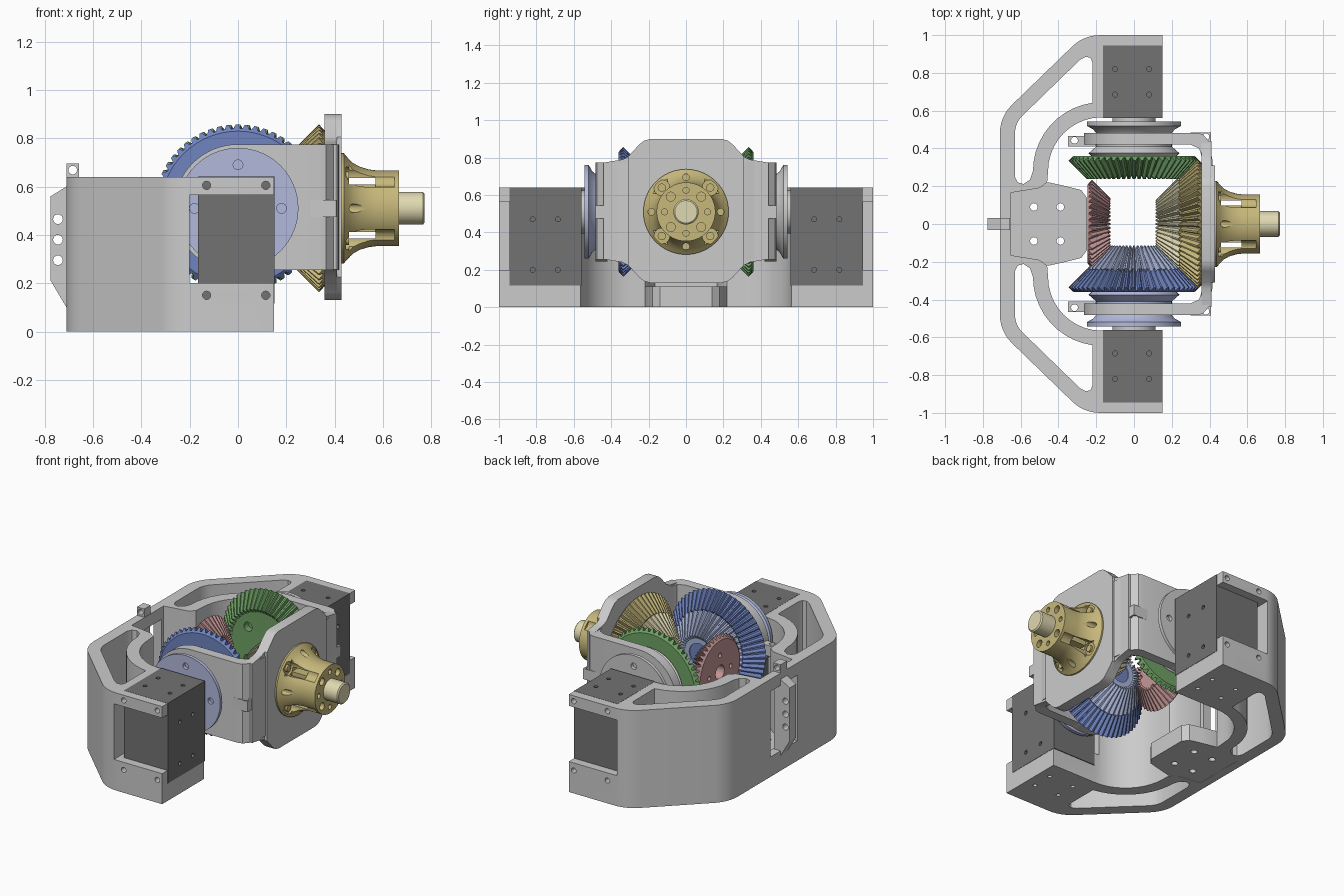
import bpy, bmesh
from math import sin, cos, pi, radians
from mathutils import Vector, Matrix

if "Cube" in bpy.data.objects:
    bpy.data.objects.remove(bpy.data.objects["Cube"])

C = Vector((0, 0, 0.51))          # common apex of all bevel gears
X, Y, Z = Vector((1, 0, 0)), Vector((0, 1, 0)), Vector((0, 0, 1))


def mat(name, rgb):
    m = bpy.data.materials.new(name)
    m.diffuse_color = (*rgb, 1)
    m.use_nodes = True
    m.node_tree.nodes["Principled BSDF"].inputs["Base Color"].default_value = m.diffuse_color
    return m


BLUE = mat("blue", (0.16, 0.23, 0.53))
PALE = mat("pale_blue", (0.40, 0.47, 0.70))
LAV = mat("lavender", (0.45, 0.49, 0.72))
GREEN = mat("green", (0.16, 0.36, 0.13))
PINK = mat("pink", (0.56, 0.31, 0.31))
GOLD = mat("gold", (0.57, 0.48, 0.20))
CREAM = mat("cream", (0.74, 0.69, 0.44))
DARK = mat("dark_grey", (0.17, 0.17, 0.17))


def finish(name, bm, m=None):
    bmesh.ops.recalc_face_normals(bm, faces=bm.faces[:])
    me = bpy.data.meshes.new(name)
    bm.to_mesh(me)
    bm.free()
    ob = bpy.data.objects.new(name, me)
    bpy.context.collection.objects.link(ob)
    if m:
        me.materials.append(m)
    return ob


def prism(name, pts, a, b, axis='z', m=None):
    """Extrude a flat outline from a to b along an axis."""
    put = {'z': lambda u, v, w: (u, v, w), 'x': lambda u, v, w: (w, u, v), 'y': lambda u, v, w: (u, w, v)}[axis]
    bm = bmesh.new()
    lo, hi = ([bm.verts.new(put(u, v, w)) for u, v in pts] for w in (a, b))
    n = len(pts)
    bm.faces.new(lo)
    bm.faces.new(hi)
    for i in range(n):
        bm.faces.new((lo[i], lo[(i + 1) % n], hi[(i + 1) % n], hi[i]))
    return finish(name, bm, m)


def box(name, x, y, z, m=None):
    return prism(name, [(x[0], y[0]), (x[1], y[0]), (x[1], y[1]), (x[0], y[1])], *z, m=m)


def revolve(name, rings, d, n=64, m=None, origin=C, closed=False):
    """Rings are (height, radius, tooth depth) along direction d."""
    bm = bmesh.new()
    mtx = Matrix.Translation(origin) @ d.to_track_quat('Z', 'Y').to_matrix().to_4x4()
    loops = []
    for h, r, *t in rings:
        t = t[0] if t else 0
        vs = []
        for k in range(n):
            e = t * (k % 4 > 1) * 0.707
            a = 2 * pi * k / n
            vs.append(bm.verts.new(mtx @ Vector(((r - e) * cos(a), (r - e) * sin(a), h + e))))
        loops.append(vs)
    pairs = list(zip(loops, loops[1:]))
    if closed:
        pairs.append((loops[-1], loops[0]))
    else:
        bm.faces.new(loops[0])
        bm.faces.new(loops[-1])
    for p, q in pairs:
        for i in range(n):
            j = (i + 1) % n
            bm.faces.new((p[i], p[j], q[j], q[i]))
    return finish(name, bm, m)


def cyl(name, p, d, length, r, m=None, n=24):
    return revolve(name, [(0, r), (length, r)], d, n, m, Vector(p))


def cut(ob, cutters):
    for c in cutters:
        mod = ob.modifiers.new("cut", 'BOOLEAN')
        mod.object, mod.operation, mod.solver = c, 'DIFFERENCE', 'EXACT'
        c.hide_render = True
    dg = bpy.context.evaluated_depsgraph_get()
    new = bpy.data.meshes.new_from_object(ob.evaluated_get(dg))
    ob.modifiers.clear()
    ob.data = new
    for c in cutters:
        bpy.data.objects.remove(c)


def arc(cx, cy, r, a0, a1, n=10):
    return [(cx + r * cos(radians(a0 + (a1 - a0) * i / n)), cy + r * sin(radians(a0 + (a1 - a0) * i / n))) for i in range(n + 1)]


# Base frame: C-shaped wall with hollow slots
half = [(-0.655, 0.165), (-0.5, 0.19), (-0.46, 0.22)] + arc(-0.17, 0.28, 0.285, 180, 90) + [(0.15, 0.565), (0.15, 1)]
half += arc(-0.18, 0.79, 0.21, 90, 135, 6) + arc(-0.5, 0.48, 0.21, 135, 180, 6)
base = prism("base_frame", half + [(x, -y) for x, y in reversed(half)], 0, 0.64)
slot = [(-0.22, 0.642)] + arc(-0.17, 0.28, 0.365, 98, 180) + [(-0.55, 0.235), (-0.585, 0.212), (-0.615, 0.22), (-0.63, 0.25)]
slot += arc(-0.5, 0.48, 0.13, 180, 135, 5) + [(-0.285, 0.87), (-0.255, 0.885), (-0.23, 0.88), (-0.22, 0.855)]
cutters = [box("c", (-0.2, 0.2), (-1.1, 1.1), (0.2, 0.565)), box("c", (-0.8, -0.64), (-0.14, 0.14), (0.13, 0.56))]
for s in (1, -1):
    cutters += [prism("c", [(x, s * y) for x, y in slot], -0.1, 0.8),
                box("c", (-0.165, 0.2), sorted((s * 0.5, s * 0.945)), (0.115, 0.8))]
    for x in (-0.13, 0.115):
        for z in (0.605, 0.15):
            cutters.append(cyl("c", (x, s * 0.93, z), s * Y, 0.1, 0.017))
    for x in (-0.1, 0.08):
        for y in (0.685, 0.82):
            cutters.append(cyl("c", (x, s * y, -0.05), Z, 0.12, 0.013))
cut(base, cutters)

# Centre floor plate, rear rib and top lug
plate = prism("base_centre_plate", [(-0.7, -0.2), (-0.45, -0.22), (-0.36, -0.2), (-0.28, -0.18), (-0.25, -0.14), (-0.25, 0.14),
                                    (-0.28, 0.18), (-0.36, 0.2), (-0.45, 0.22), (-0.7, 0.2)], 0.001, 0.11)
cut(plate, [cyl("c", (x, y, -0.05), Z, 0.3, 0.02) for x in (-0.53, -0.39) for y in (-0.09, 0.09)])
rib = prism("rear_rib", [(-0.66, 0.1), (-0.71, 0.1), (-0.775, 0.21), (-0.775, 0.56), (-0.71, 0.6), (-0.66, 0.6)], -0.033, 0.033, 'y')
cut(rib, [cyl("c", (-0.745, -0.1, z), Y, 0.2, 0.02) for z in (0.295, 0.38, 0.465)])
lug = box("top_lug", (-0.71, -0.657), (-0.033, 0.033), (0.6, 0.695))
cut(lug, [cyl("c", (-0.684, -0.1, 0.668), Y, 0.2, 0.018)])

# Motors and output shafts
for s, side in ((1, "rear"), (-1, "front")):
    motor = box("motor_" + side, (-0.165, 0.152), sorted((s * 0.56, s * 0.945)), (0.115, 0.641), DARK)
    cut(motor, [cyl("c", (x, s * y, 0.6), Z, 0.1, 0.013) for x in (-0.1, 0.08) for y in (0.685, 0.82)]
        + [cyl("c", (0.1, s * y, z), X, 0.1, 0.013) for z in (0.2, 0.47) for y in (0.685, 0.82)])
    cyl("motor_shaft_" + side, (0, s * 0.53, 0.51), s * Y, 0.06, 0.115, n=48)

    # Flanged pulley disc carrying the side gear
    disc = revolve("pulley_disc_" + side, [(0.355, 0.22), (0.375, 0.24), (0.41, 0.2), (0.48, 0.2), (0.5, 0.215),
                                           (0.52, 0.25), (0.542, 0.25)], s * Y, m=LAV if s < 0 else None)
    cut(disc, [cyl("c", (0.18 * cos(a), s * 0.52, 0.51 + 0.18 * sin(a)), s * Y, 0.1, 0.02)
               for a in (0, pi / 2, pi, 1.5 * pi)])

    # Carrier arm with round end and clamp lugs
    cyl("carrier_arm_end_" + side, (0, s * 0.42, 0.51), s * Y, 0.063, 0.265, n=64)
    outline = [(0, 0.42), (0.3, 0.42), (0.345, 0.4), (0.36, 0.35), (0.36, 0), (0.425, 0), (0.425, 0.2),
               (0.415, 0.34), (0.395, 0.44), (0.365, 0.475), (0.33, 0.483), (0, 0.483)]
    prism("carrier_arm_" + side, [(x, s * y) for x, y in outline], 0.255, 0.775)
    for x, y, x1 in ((-0.315, 0.443, -0.2), (0.38, 0.462, 0.3)):
        tab = box("carrier_lug", sorted((x - 0.035 if x < 0 else x + 0.027, x1)), sorted((s * (y - 0.033), s * (y + 0.022))), (0.475, 0.545))
        cut(tab, [cyl("c", (x, s * y, 0.4), Z, 0.2, 0.018)])

# Carrier front plate
q = [(0.44, 0.258), (0.38, 0.268), (0.34, 0.275), (0.31, 0.29), (0.25, 0.355), (0.225, 0.375), (0.19, 0.385)]
top = q + [(-y, z) for y, z in reversed(q)]
prism("carrier_front_plate", [(y, 0.515 + z) for y, z in top] + [(-y, 0.515 - z) for y, z in top], 0.358, 0.41, 'x')
q = q[3:]
top = q + [(-y, z) for y, z in reversed(q)]
prism("carrier_plate_boss", [(y, 0.515 + z) for y, z in top] + [(-y, 0.515 - z) for y, z in top], 0.365, 0.428, 'x')


# Bevel gears
def gear(name, d, teeth, h_in, h_out, m, bore):
    t = 0.024
    return revolve(name, [(h_in + 0.018, bore), (h_in + 0.018, h_in - 0.012), (h_in, h_in + 0.012, t),
                          (h_out, h_out + 0.012, t), (h_out + 0.025, h_out - 0.016), (h_out + 0.025, bore)],
                   d, teeth * 4, m, closed=True)


gear("blue_side_gear", -Y, 56, 0.237, 0.335, BLUE, 0.05)
gear("pale_inner_gear", -Y, 40, 0.115, 0.235, PALE, 0.07)
cyl("blue_gear_hub", (0, -0.14, 0.51), -Y, 0.22, 0.072, BLUE, 40)
gear("gold_output_gear", X, 56, 0.237, 0.335, GOLD, 0.05)
gear("cream_inner_gear", X, 40, 0.115, 0.235, CREAM, 0.07)
cyl("gold_gear_hub", (0.14, 0, 0.51), X, 0.3, 0.072, GOLD, 40)
green = gear("green_side_gear", Y, 56, 0.237, 0.335, GREEN, 0.03)
cut(green, [cyl("c", (0.15 * cos(a), 0.2, 0.51 + 0.15 * sin(a)), Y, 0.1, 0.03) for a in (pi / 4, 3 * pi / 4, 5 * pi / 4, 7 * pi / 4)])
pink = gear("pink_idler_gear", -X, 40, 0.125, 0.222, PINK, 0.045)
cut(pink, [cyl("c", (-0.3, 0.11 * cos(a), 0.51 + 0.11 * sin(a)), X, 0.3, 0.014) for a in (0, pi / 2, pi, 1.5 * pi)])

# Trumpet-shaped output hub and shaft
hub = revolve("output_hub", [(0.42, 0.228), (0.438, 0.228), (0.455, 0.208), (0.475, 0.189), (0.505, 0.172), (0.54, 0.161),
                             (0.57, 0.157), (0.667, 0.157)], X, 72, GOLD)
cutters = []
for k in range(8):
    a = k * pi / 4
    u = Vector((0, cos(a), sin(a)))
    cutters.append(cyl("c", C + 0.115 * u + 0.64 * X, X, 0.1, 0.024 if k % 2 else 0.016))
    if k % 2:
        cutters.append(cyl("c", C + 0.183 * u + 0.447 * X, X, 0.2, 0.042))
    else:
        cutters.append(cyl("c", C + 0.185 * u + 0.43 * X, X, 0.2, 0.018))
for s in (-0.112, 0.112):
    cutters += [box("c", (0.46, 0.57), (-0.3, 0.3), (0.497 + s, 0.523 + s)),
                box("c", (0.46, 0.57), (s - 0.013, s + 0.013), (0.2, 0.8))]
cut(hub, cutters)
for k in range(4):
    u = Vector((0, cos(pi / 4 + k * pi / 2), sin(pi / 4 + k * pi / 2)))
    cyl("hub_bolt", C + 0.183 * u + 0.43 * X, X, 0.03, 0.022, GOLD)
revolve("output_shaft", [(0.6, 0.068), (0.765, 0.068), (0.772, 0.06)], X, 48, CREAM)

# Smooth shading with crisp edges
for ob in bpy.context.collection.objects:
    ob.select_set(True)
    bpy.context.view_layer.objects.active = ob
bpy.ops.object.shade_smooth_by_angle(angle=radians(28))
